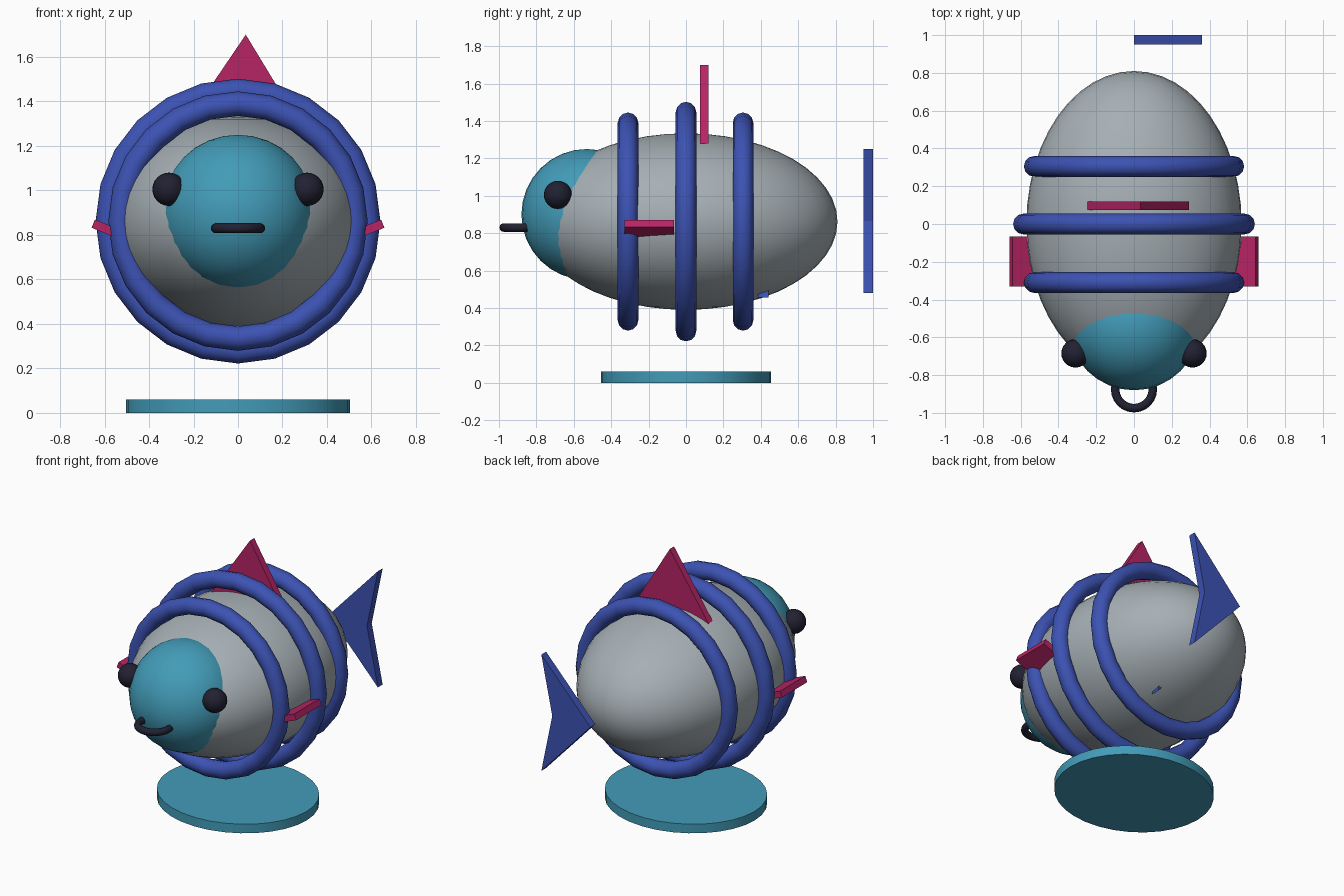
import bpy, bmesh, math
from mathutils import Vector

if "Cube" in bpy.data.objects:
    bpy.data.objects.remove(bpy.data.objects["Cube"])


def material(name, rgb):
    m = bpy.data.materials.new(name)
    m.diffuse_color = (*rgb, 1)
    m.use_nodes = True
    m.node_tree.nodes["Principled BSDF"].inputs["Base Color"].default_value = m.diffuse_color
    return m


GREY = material("soft grey", (0.38, 0.43, 0.46))
TEAL = material("teal", (0.055, 0.33, 0.48))
BLUE = material("royal blue", (0.045, 0.085, 0.45))
CRIMSON = material("crimson", (0.47, 0.018, 0.13))
DARK = material("dark navy", (0.015, 0.015, 0.032))


def finish(name, mat, smooth=True):
    ob = bpy.context.object
    ob.name = name
    ob.data.materials.append(mat)
    if smooth:
        bpy.ops.object.transform_apply(location=False, rotation=True, scale=True)
        bpy.ops.object.shade_smooth_by_angle(angle=math.radians(40))
    return ob


def ball(name, loc, size, mat, segments=32, rings=16):
    bpy.ops.mesh.primitive_uv_sphere_add(segments=segments, ring_count=rings,
                                         radius=1, location=loc)
    bpy.context.object.scale = size
    return finish(name, mat)


def ring(name, loc, major, minor, mat, upright=True):
    rot = (math.pi / 2, 0, 0) if upright else (0, 0, 0)
    bpy.ops.mesh.primitive_torus_add(major_segments=24, minor_segments=12, location=loc,
                                     rotation=rot, major_radius=major, minor_radius=minor)
    return finish(name, mat)


def plate(name, outline, y0, y1, mat):
    """Extrude an x-z outline from y0 to y1."""
    bm = bmesh.new()
    face = bm.faces.new([bm.verts.new((x, y0, z)) for x, z in outline])
    out = bmesh.ops.extrude_face_region(bm, geom=[face])
    bmesh.ops.translate(bm, vec=Vector((0, y1 - y0, 0)),
                        verts=[g for g in out["geom"] if isinstance(g, bmesh.types.BMVert)])
    bmesh.ops.recalc_face_normals(bm, faces=bm.faces[:])
    mesh = bpy.data.meshes.new(name)
    bm.to_mesh(mesh)
    bm.free()
    ob = bpy.data.objects.new(name, mesh)
    bpy.context.collection.objects.link(ob)
    mesh.materials.append(mat)
    return ob


# Body and head
ball("body", (0, 0, 0.862), (0.57, 0.81, 0.472), GREY, 48, 24)
ball("head", (0, -0.53, 0.90), (0.35, 0.35, 0.35), TEAL)

# Eyes
for side, label in ((-1, "left"), (1, "right")):
    ball(label + "_eye", (side * 0.31, -0.685, 1.005), (0.075,) * 3, DARK, 24, 12)

# Mouth ring, half sunk in the head
ring("mouth", (0, -0.875, 0.83), 0.10, 0.0225, DARK, upright=False)

# Hoops around the body
for label, y, major in (("front", -0.31, 0.528), ("middle", 0, 0.585), ("rear", 0.305, 0.528)):
    ring(label + "_hoop", (0, y, 0.862), major, 0.055, BLUE)

# Top fin
plate("top_fin", [(-0.25, 1.28), (0.29, 1.28), (0.035, 1.70)], 0.075, 0.12, CRIMSON)


# Tail fin, and a matching one buried in the body with one corner showing below
def tail_outline(x, z):
    return [(x, z), (x + 0.36, z - 0.385), (x + 0.28, z), (x + 0.36, z + 0.385)]


plate("tail_fin", tail_outline(0, 0.865), 0.95, 1.0, BLUE)
plate("inner_fin", tail_outline(-0.18, 0.842), 0.385, 0.44, BLUE)

# Side fins: flat slabs tilted upward toward the tips
tilt = math.radians(22)
along = Vector((math.cos(tilt), math.sin(tilt)))
across = Vector((-math.sin(tilt), math.cos(tilt)))
tip = Vector((0.658, 0.832))
slab = [tip, tip + across * 0.04, tip + across * 0.04 - along * 0.2, tip - along * 0.2]
for side, label in ((-1, "left"), (1, "right")):
    plate(label + "_fin", [(side * p.x, p.y) for p in slab], -0.33, -0.065, CRIMSON)

# Oval base
bpy.ops.mesh.primitive_cylinder_add(vertices=32, radius=1, depth=1, location=(0, 0, 0.03))
bpy.context.object.scale = (0.503, 0.455, 0.06)
finish("base", TEAL)
